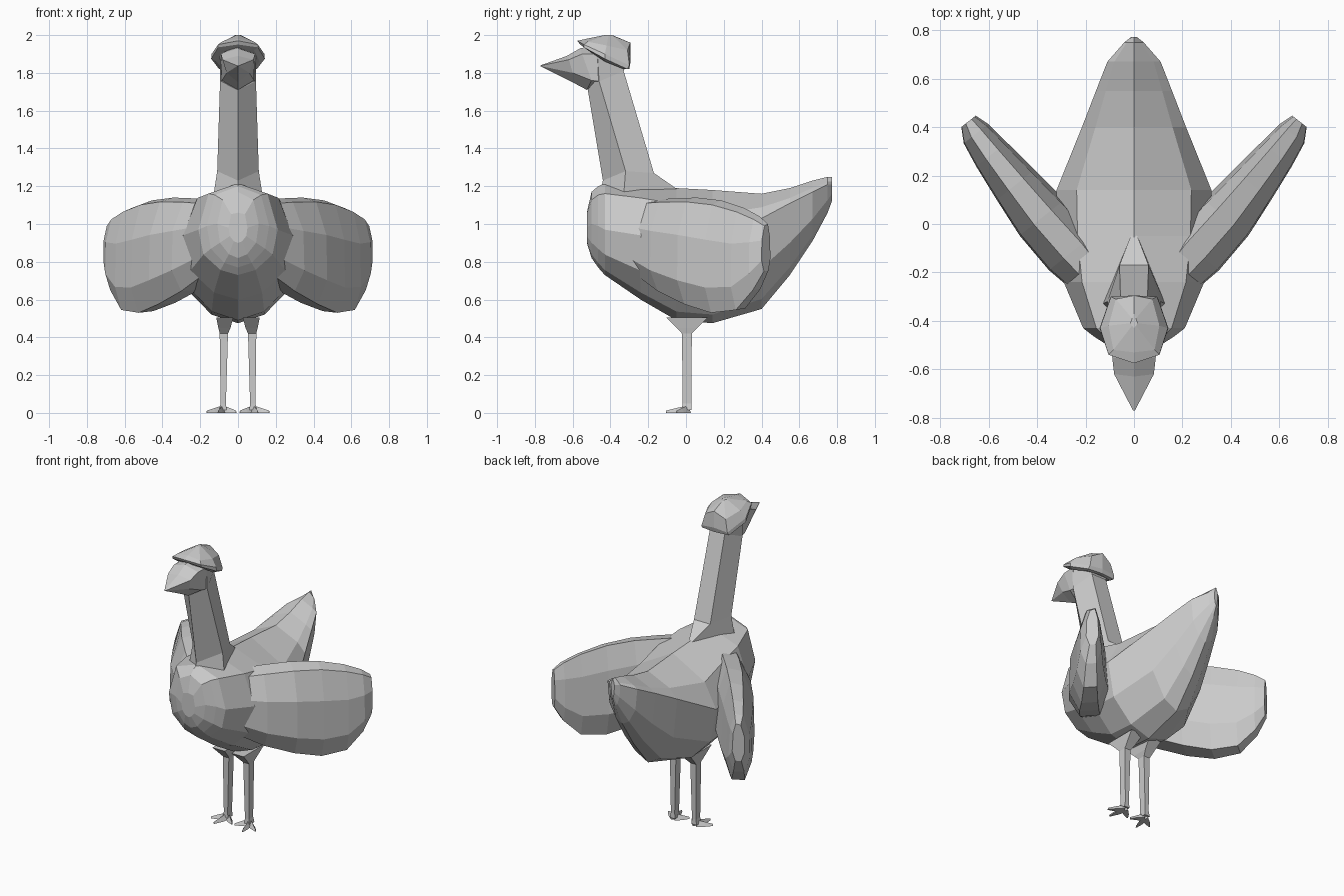
import bpy, bmesh
from mathutils import Vector


def loft(name, rings, side=1):
    """Skin a list of equal-length closed rings, capping both ends."""
    bm = bmesh.new()
    loops = [[bm.verts.new((x * side, y, z)) for x, y, z in r] for r in rings]
    n = len(loops[0])
    for a, b in zip(loops, loops[1:]):
        for i in range(n):
            j = (i + 1) % n
            bm.faces.new((a[i], a[j], b[j], b[i]))
    bm.faces.new(loops[0])
    bm.faces.new(loops[-1])
    bmesh.ops.remove_doubles(bm, verts=bm.verts, dist=0.0005)
    bmesh.ops.recalc_face_normals(bm, faces=bm.faces)
    me = bpy.data.meshes.new(name)
    bm.to_mesh(me)
    bm.free()
    ob = bpy.data.objects.new(name, me)
    bpy.context.collection.objects.link(ob)
    return ob


def sym(half):
    """Close a half ring across x = 0."""
    return half + [(-x, y, z) for x, y, z in reversed(half) if x > 0]


def body_ring(y, w, zb, zm, zt, k):
    h, u = zm - zb, zt - zm
    return sym([(0, y, zb), (.44 * w, y, zb + .11 * h), (.87 * w, y, zb + .45 * h),
                (w, y, zm), (.74 * w, y, zt - k * u), (0, y, zt)])


# Body with upswept tail: y, half width, bottom, widest height, top, shoulder drop
loft("body", [body_ring(*r) for r in [
    (-.525, .05, .90, .98, 1.06, .1), (-.50, .11, .82, 1.0, 1.17, .25),
    (-.465, .165, .77, .99, 1.20, .22), (-.43, .21, .73, .97, 1.215, .22),
    (-.24, .29, .60, .94, 1.215, .28),
    (-.05, .315, .49, .91, 1.19, .3), (.14, .32, .475, .89, 1.18, .45),
    (.40, .215, .55, 1.03, 1.16, .55), (.55, .157, .73, 1.11, 1.19, .65),
    (.67, .11, .91, 1.17, 1.23, .65), (.75, .04, 1.06, 1.21, 1.25, .65),
    (.772, .012, 1.12, 1.21, 1.25, .65)]])

# Neck
loft("neck", [sym(r) for r in [
    [(0, -.46, 1.14), (.13, -.33, 1.15), (.01, -.04, 1.18)],
    [(0, -.44, 1.23), (.11, -.32, 1.28), (.06, -.17, 1.27)],
    [(0, -.52, 1.71), (.095, -.46, 1.755), (.055, -.33, 1.81)],
    [(0, -.53, 1.94), (.095, -.47, 1.92), (.06, -.31, 1.87)]]])

# Beak
loft("beak", [sym(r) for r in [
    [(0, -.44, 1.74), (.09, -.46, 1.755), (.095, -.46, 1.9), (0, -.46, 1.95)],
    [(0, -.525, 1.71), (.085, -.50, 1.76), (.09, -.55, 1.90), (0, -.56, 1.93)],
    [(0, -.60, 1.75), (.06, -.60, 1.80), (.082, -.62, 1.87), (0, -.63, 1.89)],
    [(0, -.77, 1.835), (.004, -.77, 1.836), (.004, -.77, 1.838), (0, -.77, 1.84)]]])

# Cap-like crest on the head, with a thin tilted rim
loft("head_crest", [sym(r) for r in [
    [(0, -.53, 1.93), (.085, -.52, 1.92), (.115, -.43, 1.86), (.08, -.33, 1.82), (0, -.31, 1.82)],
    [(0, -.56, 1.95), (.105, -.54, 1.935), (.142, -.43, 1.875), (.10, -.31, 1.82), (0, -.30, 1.82)],
    [(0, -.575, 1.97), (.105, -.54, 1.95), (.14, -.43, 1.90), (.095, -.30, 1.84), (0, -.295, 1.85)],
    [(0, -.53, 1.98), (.085, -.52, 1.965), (.105, -.42, 1.945), (.075, -.31, 1.92), (0, -.295, 1.96)],
    [(0, -.43, 2.0), (.008, -.42, 2.0), (.015, -.41, 2.0), (.008, -.39, 2.0), (0, -.37, 1.99)]]])


def wing_ring(x, y, t, zb, zt):
    """Eight-sided upright section across the wing direction."""
    zc, h = (zb + zt) / 2, (zt - zb) / 2
    pts = [(-.45, -.97), (.5, -1), (1, -.55), (.95, .3), (.4, .92),
           (-.35, 1), (-.75, .5), (-.9, -.45)]
    return [(x + .78 * t * a, y - .62 * t * a, zc + h * b) for a, b in pts]


def box_ring(x, y, z, rx, ry):
    return [(x + a * rx, y + b * ry, z) for a, b in ((-1, -1), (1, -1), (1, 1), (-1, 1))]


for label, s in (("right", 1), ("left", -1)):
    # Wing
    loft(label + "_wing", [wing_ring(*r) for r in [
        (.12, -.26, .10, .75, 1.12), (.25, -.11, .13, .645, 1.135), (.375, .03, .125, .575, 1.14),
        (.485, .165, .105, .53, 1.125), (.585, .29, .085, .545, 1.085),
        (.65, .375, .068, .65, 1.04), (.682, .425, .04, .75, 1.00)]], s)
    # Leg flaring into the body
    loft(label + "_leg", [box_ring(*r) for r in [
        (.08, .005, .015, .02, .025), (.078, .005, .05, .014, .023),
        (.075, .005, .42, .022, .026), (.072, .005, .45, .032, .055),
        (.07, .005, .505, .045, .11)]], s)
    # Three toes
    for i, (tx, ty) in enumerate([(.165, -.05), (.105, -.105), (.01, -.05)]):
        d = Vector((tx - .08, ty - .01, 0)).normalized()
        p = Vector((d.y, -d.x, 0))
        rings = []
        for f, w, h in ((0, .02, .04), (.55, .016, .025), (1, .004, .012)):
            c = Vector((.08, .01, 0)).lerp(Vector((tx, ty, 0)), f)
            rings.append([tuple(c + p * w), tuple(c + Vector((0, 0, h))), tuple(c - p * w)])
        loft(f"{label}_toe_{i + 1}", rings, s)
